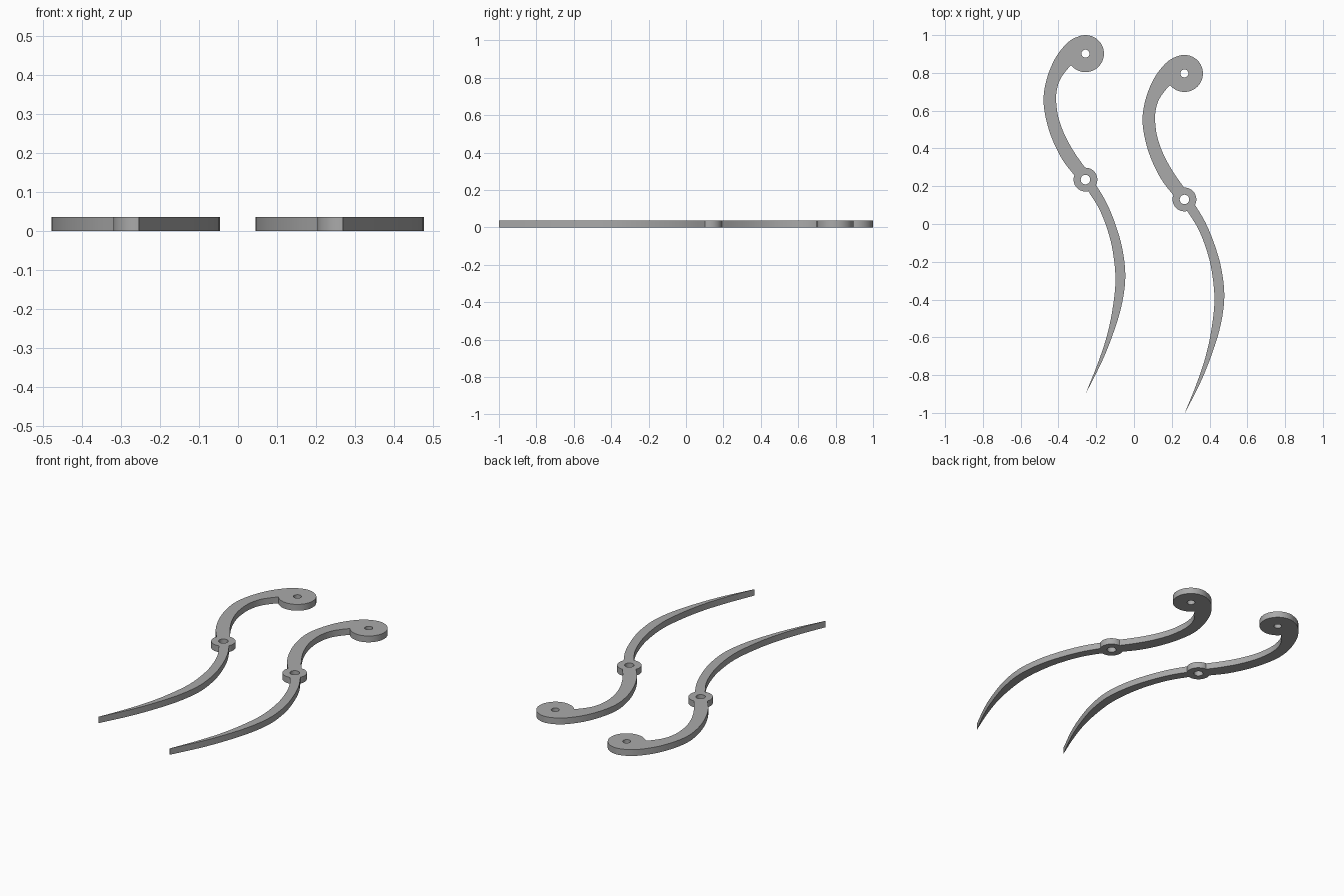
import bpy
import bmesh
from mathutils import Vector

THICK = 0.036

if "Cube" in bpy.data.objects:
    bpy.data.objects.remove(bpy.data.objects["Cube"])

steel = bpy.data.materials.new("plain grey")
steel.use_nodes = True
grey = (0.4, 0.4, 0.4, 1)
steel.diffuse_color = grey
steel.node_tree.nodes["Principled BSDF"].inputs["Base Color"].default_value = grey


def smooth_path(points, steps=6):
    """Catmull-Rom curve through the given points."""
    p = [Vector(q) for q in points]
    p = [2 * p[0] - p[1]] + p + [2 * p[-1] - p[-2]]
    path = []
    for a, b, c, d in zip(p, p[1:], p[2:], p[3:]):
        for i in range(steps):
            t = i / steps
            path.append(0.5 * (2 * b + (c - a) * t + (2 * a - 5 * b + 4 * c - d) * t ** 2
                               + (3 * b - a - 3 * c + d) * t ** 3))
    return path + [p[-2]]


def plate(name, outline):
    """Flat plate standing on the ground with the given outline."""
    bm = bmesh.new()
    base = bm.faces.new([bm.verts.new((q.x, q.y, 0)) for q in outline])
    out = bmesh.ops.extrude_face_region(bm, geom=[base])
    top = [v for v in out["geom"] if isinstance(v, bmesh.types.BMVert)]
    bmesh.ops.translate(bm, verts=top, vec=(0, 0, THICK))
    bmesh.ops.recalc_face_normals(bm, faces=bm.faces)
    mesh = bpy.data.meshes.new(name)
    bm.to_mesh(mesh)
    bm.free()
    mesh.materials.append(steel)
    obj = bpy.data.objects.new(name, mesh)
    bpy.context.collection.objects.link(obj)
    return obj


def disc(name, y, radius, depth=THICK):
    bpy.ops.mesh.primitive_cylinder_add(vertices=64, radius=radius, depth=depth,
                                        location=(0, y, THICK / 2))
    obj = bpy.context.object
    obj.name = name
    obj.data.materials.append(steel)
    return obj


# Edges of the two arms, measured from the pivot
upper_outer = [(0, .762), (-.053, .752), (-.106, .714), (-.164, .635), (-.206, .529),
               (-.222, .423), (-.208, .317), (-.175, .212), (-.122, .106),
               (-.058, .022), (-.03, -.01)]
upper_inner = [(-.04, .63), (-.079, .603), (-.132, .534), (-.153, .466), (-.154, .397),
               (-.14, .317), (-.106, .228), (-.058, .143), (-.005, .067), (.03, .02)]
lower_outer = [(.03, .01), (.058, -.032), (.111, -.122), (.159, -.238), (.196, -.37),
               (.211, -.519), (.19, -.672), (.143, -.825), (.085, -.968), (.003, -1.13)]
lower_inner = [(-.02, 0), (.016, -.063), (.069, -.148), (.111, -.249), (.143, -.37),
               (.159, -.529), (.143, -.688), (.111, -.836), (.063, -.979), (.002, -1.13)]

blade = plate("left_curved_arm", smooth_path(upper_outer) + smooth_path(upper_inner)[::-1])
tail = plate("tail", smooth_path(lower_outer) + smooth_path(lower_inner)[::-1])

# Join the arms, end disc and pivot ring, then drill both holes
tools = [(tail, "UNION"),
         (disc("end_disc", .667, .098), "UNION"),
         (disc("pivot_ring", 0, .063), "UNION"),
         (disc("end_hole", .667, .021, 1), "DIFFERENCE"),
         (disc("pivot_hole", 0, .025, 1), "DIFFERENCE")]
for tool, operation in tools:
    tool.hide_render = True
    mod = blade.modifiers.new(tool.name, "BOOLEAN")
    mod.object = tool
    mod.operation = operation
    mod.solver = "EXACT"

bpy.ops.object.select_all(action="DESELECT")
bpy.context.view_layer.objects.active = blade
blade.select_set(True)
for mod in list(blade.modifiers):
    bpy.ops.object.modifier_apply(modifier=mod.name)
for tool, operation in tools:
    bpy.data.objects.remove(tool)
bpy.ops.object.shade_smooth_by_angle(angle=0.5)

# Two identical arms, one set slightly further forward
twin = blade.copy()
twin.name = "left_curved_arm"
blade.name = "right_curved_arm"
twin.name = "left_curved_arm"
bpy.context.collection.objects.link(twin)
blade.location = (-.257, .235, 0)
twin.location = (.267, .13, 0)
